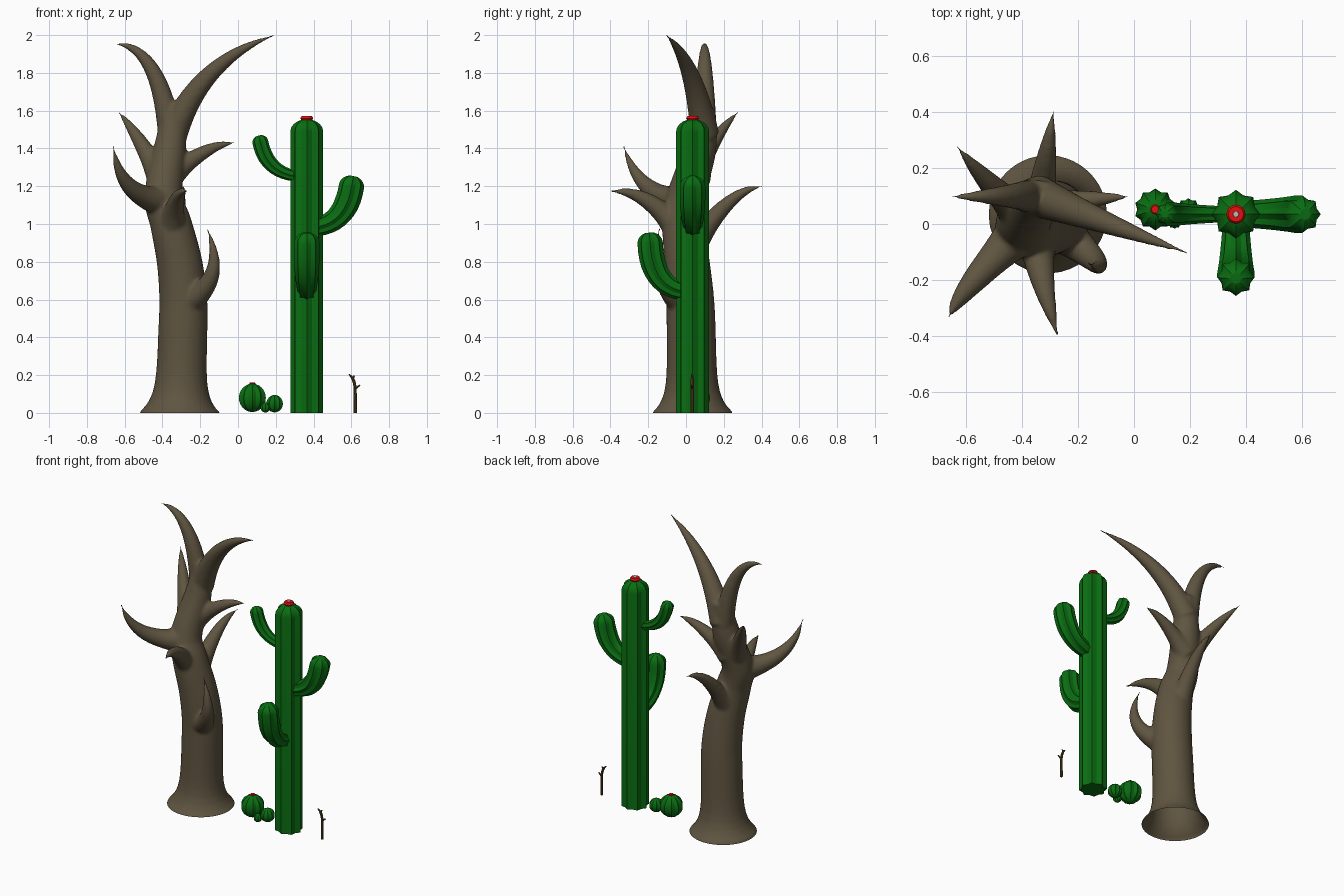
import bpy, bmesh
from math import sin, cos, pi, exp, radians
from mathutils import Vector

if "Cube" in bpy.data.objects:
    bpy.data.objects.remove(bpy.data.objects["Cube"])


def material(name, *rgb):
    m = bpy.data.materials.new(name)
    m.diffuse_color = (*rgb, 1)
    m.use_nodes = True
    m.node_tree.nodes["Principled BSDF"].inputs["Base Color"].default_value = m.diffuse_color
    return m


bark = material("bark", .115, .09, .052)
twig_brown = material("twig_brown", .09, .055, .015)
green = material("cactus_green", .003, .155, .006)
red = material("flower_red", .75, .005, .005)
grey = material("flower_centre_grey", .5, .5, .5)


def shade(ob, angle):
    bpy.ops.object.select_all(action='DESELECT')
    ob.select_set(True)
    bpy.context.view_layer.objects.active = ob
    bpy.ops.object.shade_smooth_by_angle(angle=radians(angle))


def spline(pts, sub):
    # Catmull-Rom through (x, y, z, radius) points
    p = [Vector(q) for q in pts]
    p = [p[0]] + p + [p[-1]]
    out = []
    for i in range(1, len(p) - 2):
        a, b, c, d = p[i - 1:i + 3]
        for k in range(sub):
            t = k / sub
            out.append(b + ((c - a) * t + (2 * a - 5 * b + 4 * c - d) * t ** 2
                            + (3 * b - a - 3 * c + d) * t ** 3) / 2)
    return out + [p[-1]]


def bend(a, b, c, radius, steps=18):
    # quadratic curve whose radius is a function of progress
    a, b, c = Vector(a), Vector(b), Vector(c)
    out = []
    for k in range(steps + 1):
        t = k / steps
        out.append((*(a * (1 - t) ** 2 + b * 2 * t * (1 - t) + c * t * t), radius(t)))
    return out


def domed(pts, h):
    # add a rounded tip to a path
    p, q = Vector(pts[-2]).to_3d(), Vector(pts[-1]).to_3d()
    d, r = (q - p).normalized(), pts[-1][3]
    arcs = [k * pi / 10 for k in range(1, 5)]
    return list(pts) + [(*(q + d * h * sin(a)), r * cos(a)) for a in arcs]


def sweep(name, pts, mat, sides=24, valley=1.0, angle=40):
    # tube along a path; valley < 1 turns every second vertex into a rib groove
    pos = [Vector(q).to_3d() for q in pts]
    bm = bmesh.new()
    u, rows = None, []
    for i, c in enumerate(pos):
        t = (pos[min(i + 1, len(pos) - 1)] - pos[max(i - 1, 0)]).normalized()
        if u is None:
            u = Vector((0, 1, 0)) if abs(t.y) < .6 else Vector((1, 0, 0))
        u = (u - t * u.dot(t)).normalized()
        w = t.cross(u)
        row = []
        for k in range(sides):
            a = 2 * pi * k / sides
            r = max(pts[i][3], .001) * (valley if k % 2 else 1)
            row.append(bm.verts.new(c + (u * cos(a) + w * sin(a)) * r))
        rows.append(row)
    for A, B in zip(rows, rows[1:]):
        for k in range(sides):
            n = (k + 1) % sides
            bm.faces.new((A[k], A[n], B[n], B[k]))
    bm.faces.new(rows[0][::-1])
    bm.faces.new(rows[-1])
    me = bpy.data.meshes.new(name)
    bm.to_mesh(me)
    bm.free()
    ob = bpy.data.objects.new(name, me)
    bpy.context.collection.objects.link(ob)
    me.materials.append(mat)
    shade(ob, angle)
    return ob


# dead tree trunk, flared at the foot (starts below ground, trimmed later)
path = spline([(-.306, .034, -.06, .13), (-.305, .033, .03, .13), (-.293, .028, .4, .13),
               (-.29, .022, .6, .127), (-.31, .005, .8, .12), (-.355, -.015, 1, .11),
               (-.395, 0, 1.15, .1), (-.36, .075, 1.4, .086), (-.335, .1, 1.62, .055)], 8)
trunk = sweep("tree_trunk", [(x, y, z, r + .087 * exp(-max(z, 0) / .07)) for x, y, z, r in path],
              bark, 32)


# tapering branches, merged into the trunk
def branch(name, root, elbow, tip, r, flare=.25):
    taper = lambda t: max(.007, r * ((1 - t) ** .75 + flare * max(0, 1 - 3 * t) ** 2))
    ob = sweep("branch_" + name, bend(root, elbow, tip, taper), bark, 18)
    ob.hide_render = True
    m = trunk.modifiers.new(name, 'BOOLEAN')
    m.operation, m.solver, m.object = 'UNION', 'EXACT', ob
    return ob


tools = [
    branch("right_fork", (-.345, .1, 1.47), (-.2, .04, 1.87), (.195, -.105, 2), .077, 0),
    branch("left_fork", (-.36, .1, 1.47), (-.42, .1, 1.96), (-.665, .097, 1.955), .065, 0),
    branch("upper_left", (-.4, .03, 1.22), (-.53, .15, 1.48), (-.635, .28, 1.595), .064),
    branch("front_left", (-.39, -.01, 1.12), (-.63, -.25, 1.14), (-.66, -.33, 1.415), .073),
    branch("upper_right", (-.37, .06, 1.24), (-.16, .09, 1.43), (-.01, .098, 1.43), .06),
    branch("lower_right", (-.28, -.01, .58), (-.05, -.195, .7), (-.165, -.14, .98), .068),
    branch("front_spike", (-.35, -.02, .94), (-.34, -.2, 1.19), (-.27, -.405, 1.172), .072),
    branch("back_spike", (-.34, .01, .83), (-.32, .22, 1.19), (-.285, .41, 1.2), .066),
]
# soften the joints into one organic skin
m = trunk.modifiers.new("skin", 'REMESH')
m.mode, m.voxel_size = 'VOXEL', .009
m = trunk.modifiers.new("soften", 'SMOOTH')
m.factor, m.iterations = .5, 12
dg = bpy.context.evaluated_depsgraph_get()
joined = bpy.data.meshes.new_from_object(trunk.evaluated_get(dg))
trunk.modifiers.clear()
trunk.data = joined
joined.materials.clear()
joined.materials.append(bark)
for b in tools:
    bpy.data.objects.remove(b)

# trim at the ground, leaving a hollow open foot
bm = bmesh.new()
bm.from_mesh(joined)
bmesh.ops.bisect_plane(bm, geom=bm.verts[:] + bm.edges[:] + bm.faces[:], plane_co=(0, 0, 0),
                       plane_no=(0, 0, 1), clear_inner=True)
bm.to_mesh(joined)
bm.free()
shade(trunk, 80)

# tall ribbed cactus
CX, CY = .364, .035
sweep("cactus_column", domed([(CX, CY, 0, .087), (CX, CY, 1.49, .087)], .065), green, 16, .83, 25)


# arms bending upwards from the column
def arm(name, dx, dy, low, high, r0, r1, knee=.85):
    grow = lambda t: r0 + (r1 - r0) * min(1, t * 1.3)
    pts = bend((CX, CY, low), (CX + dx * knee, CY + dy * knee, low), (CX + dx, CY + dy, high), grow, 12)
    sweep(name, domed(pts, r1 * .85), green, 16, .83, 25)


arm("cactus_right_arm", .237, 0, .98, 1.2, .045, .067)
arm("cactus_left_arm", -.246, 0, 1.25, 1.435, .026, .042)
arm("cactus_front_arm", 0, -.225, .64, .9, .045, .067, .95)


# round baby cacti standing on the ground
def ball(name, x, y, r):
    arc = [pi * k / 12 for k in range(13)]
    sweep(name, [(x, y, r * (1.06 - cos(a)), r * sin(a)) for a in arc], green, 20, .86, 25)


ball("ball_cactus_large", .076, .052, .075)
ball("ball_cactus_medium", .194, .046, .046)
ball("ball_cactus_small", .145, .01, .027)


# flowers
def button(name, x, y, z, r, h, mat):
    sweep(name, [(x, y, z, r * .7), (x, y, z + h * .6, r), (x, y, z + h, r * .8)], mat, 16)


button("top_flower", CX, CY, 1.543, .034, .028, red)
button("top_flower_centre", CX, CY, 1.56, .012, .013, grey)
button("ball_flower", .076, .052, .148, .017, .012, red)

# dry twig
sweep("twig_stem", spline([(.62, .033, 0, .009), (.62, .033, .13, .008), (.608, .033, .18, .008),
                           (.588, .03, .204, .003)], 3), twig_brown, 8)
sweep("twig_stub", [(.607, .033, .18, .007), (.615, .036, .197, .004)], twig_brown, 8)
sweep("twig_side", [(.618, .033, .125, .007), (.645, .03, .147, .004)], twig_brown, 8)
